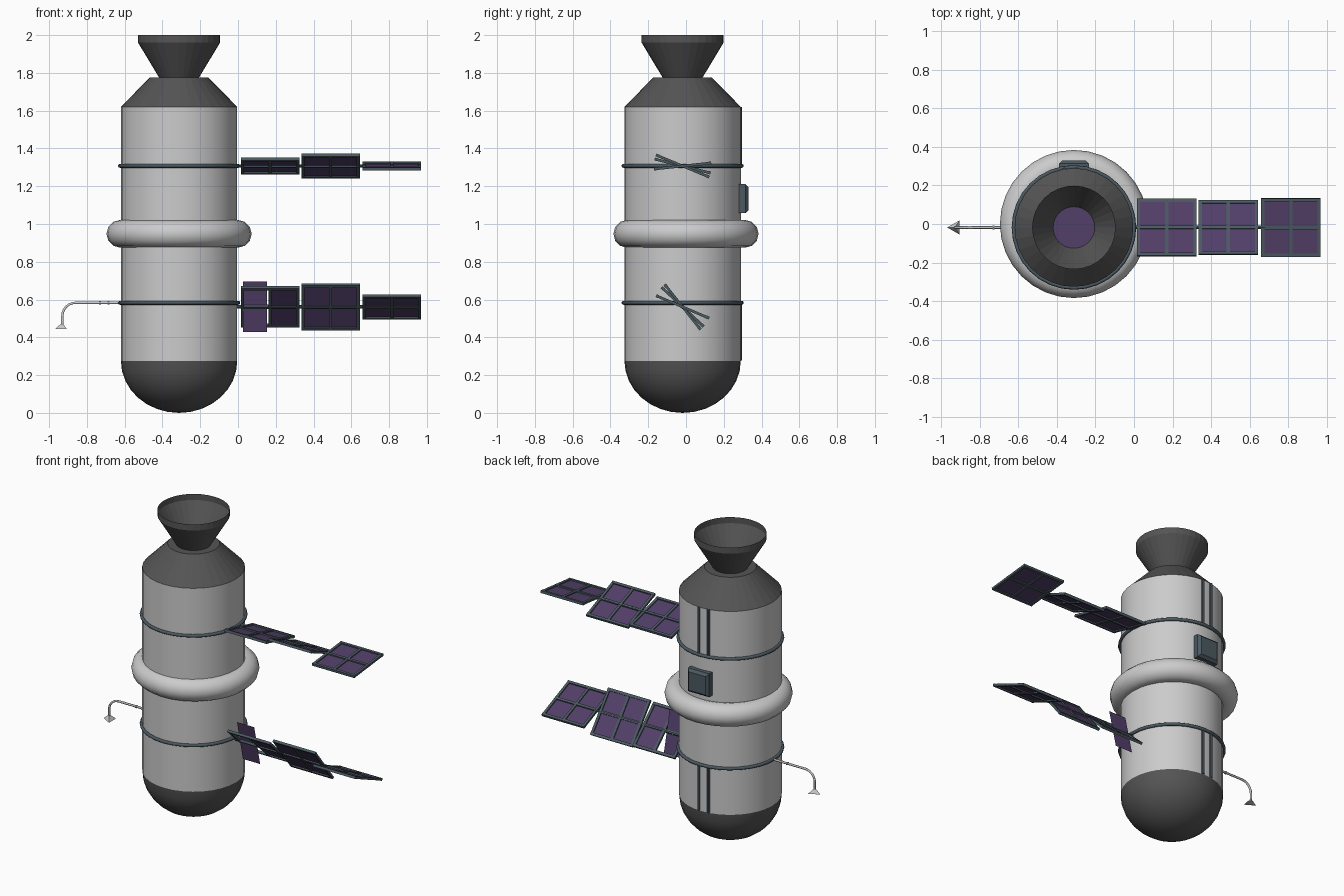
import bpy, bmesh, math
from mathutils import Matrix, Vector

if "Cube" in bpy.data.objects:
    bpy.data.objects.remove(bpy.data.objects["Cube"])

CX, CY = -0.312, -0.018      # hull axis


def mat(name, c):
    m = bpy.data.materials.new(name)
    m.diffuse_color = (*c, 1)
    m.use_nodes = True
    m.node_tree.nodes["Principled BSDF"].inputs["Base Color"].default_value = m.diffuse_color
    return m


DARK = mat("dark_grey", (0.09, 0.09, 0.09))
STEEL = mat("steel_blue", (0.07, 0.1, 0.12))
PURPLE = mat("purple", (0.085, 0.05, 0.14))


def finish(name, bm, material=None, smooth=30):
    bmesh.ops.recalc_face_normals(bm, faces=bm.faces)
    me = bpy.data.meshes.new(name)
    bm.to_mesh(me)
    bm.free()
    ob = bpy.data.objects.new(name, me)
    bpy.context.collection.objects.link(ob)
    if material:
        me.materials.append(material)
    if smooth:
        bpy.ops.object.select_all(action='DESELECT')
        ob.select_set(True)
        bpy.context.view_layer.objects.active = ob
        bpy.ops.object.shade_smooth_by_angle(angle=math.radians(smooth))
    return ob


def lathe(name, profile, material=None, smooth=30, cy=CY, closed=False, n=32):
    bm = bmesh.new()
    vs = [bm.verts.new((r, 0, z)) for r, z in profile]
    pairs = list(zip(vs, vs[1:])) + ([(vs[-1], vs[0])] if closed else [])
    es = [bm.edges.new(p) for p in pairs]
    bmesh.ops.spin(bm, geom=vs + es, cent=(0, 0, 0), axis=(0, 0, 1),
                   angle=2 * math.pi, steps=n, use_duplicate=False)
    bmesh.ops.remove_doubles(bm, verts=bm.verts, dist=1e-5)
    bmesh.ops.translate(bm, verts=bm.verts, vec=(CX, cy, 0))
    return finish(name, bm, material, smooth)


def add_box(bm, center, size):
    m = Matrix.Translation(center) @ Matrix.Diagonal((*size, 1))
    return bmesh.ops.create_cube(bm, size=1, matrix=m)['verts']


def add_rod(bm, a, b, r, n=8):
    a, b = Vector(a), Vector(b)
    q = (b - a).to_track_quat('Z', 'Y').to_matrix().to_4x4()
    bmesh.ops.create_cone(bm, cap_ends=True, segments=n, radius1=r, radius2=r,
                          depth=(b - a).length, matrix=Matrix.Translation((a + b) / 2) @ q)


def circle(r, z, minor, n):
    return [(r + minor * math.cos(2 * math.pi * i / n),
             z + minor * math.sin(2 * math.pi * i / n)) for i in range(n)]


# hull, dome, shoulder and nozzle
R = 0.308
lathe("hull", [(R, 0.275), (R, 1.62)])
lathe("bottom_dome", [(R * math.sin(t * math.pi / 16), 0.275 - 0.275 * math.cos(t * math.pi / 16))
                      for t in range(9)], DARK)
lathe("shoulder", [(R, 1.62), (0.156, 1.775), (0, 1.775)], DARK, 0)
lathe("nozzle", [(0.106, 1.776), (0.217, 1.96), (0.217, 2.0)], DARK, 0)
lathe("nozzle_floor", [(0, 1.782), (0.108, 1.782)], PURPLE, 0)

# collar and two hoops
lathe("collar", circle(0.311, 0.948, 0.0735, 12), cy=0.0, closed=True, smooth=40)
for name, z in (("upper_hoop", 1.308), ("lower_hoop", 0.583)):
    lathe(name, circle(0.313, z, 0.0105, 8), STEEL, 50, closed=True)


# solar wings
def add_cell(bm, cx, cy, size, rot):
    m = rot @ Matrix.Translation((cx, cy, 0))
    bmesh.ops.create_grid(bm, x_segments=1, y_segments=1, size=size / 2, matrix=m)


def wing(name, z, angles, loose=None):
    frame, cells = bmesh.new(), bmesh.new()
    for i, (x, a) in enumerate(zip((0.17, 0.49, 0.815), angles)):
        rot = Matrix.Translation((x, -0.018, z)) @ Matrix.Rotation(math.radians(a), 4, 'X')
        new = []
        for s in (-1, 0, 1):
            new += add_box(frame, (0, s * 0.144, 0), (0.31, 0.017, 0.016))
            new += add_box(frame, (s * 0.1465, 0, 0), (0.017, 0.305, 0.014))
        bmesh.ops.transform(frame, matrix=rot, verts=new)
        for sx in (-1, 1):
            # the inner pair of cells on one wing hangs at its own angle
            swung = loose is not None and i == 0 and sx < 0
            r = rot
            if swung:
                r = Matrix.Translation((x, -0.018, z)) @ Matrix.Rotation(math.radians(loose), 4, 'X')
            for sy in (-1, 1):
                add_cell(cells, sx * (0.08 if swung else 0.073), sy * 0.074, 0.126 if swung else 0.134, r)
    add_rod(frame, (-0.02, -0.018, z), (0.68, -0.018, z), 0.009)
    finish(name + "_frame", frame, STEEL, 0)
    finish(name + "_cells", cells, PURPLE, 0)


wing("upper_wing", 1.307, (-14, -22.5, 6))
wing("lower_wing", 0.561, (-43, -51.5, -23), loose=-77)

# hatch on the back with a narrowed outer face
bm = bmesh.new()
vs = add_box(bm, (CX, 0.305, 1.134), (0.155, 0.05, 0.154))
front = [f for f in bm.faces if f.calc_center_median().y > 0.32]
bmesh.ops.bevel(bm, geom=list(front[0].edges), offset=0.016, segments=1, affect='EDGES')
finish("back_hatch", bm, STEEL, 0)

# pipes running down the back
bm = bmesh.new()
for dx in (-0.05, 0.015):
    for z0, z1 in ((1.31, 1.62), (0.278, 0.583)):
        y = CY + math.sqrt(R * R - dx * dx) - 0.003
        add_rod(bm, (CX + dx, y, z0), (CX + dx, y, z1), 0.011)
finish("back_pipes", bm, STEEL, 40)

# bent antenna arm
cu = bpy.data.curves.new("antenna_arm", 'CURVE')
cu.dimensions = '3D'
cu.bevel_depth = 0.007
cu.bevel_resolution = 1
cu.use_fill_caps = True
pts = [(-0.6, 0.583), (-0.86, 0.583)]
pts += [(-0.86 - 0.07 * math.sin(t * math.pi / 12), 0.513 + 0.07 * math.cos(t * math.pi / 12))
        for t in range(1, 7)] + [(-0.93, 0.465)]
sp = cu.splines.new('POLY')
sp.points.add(len(pts) - 1)
for p, (x, z) in zip(sp.points, pts):
    p.co = (x, -0.018, z, 1)
arm = bpy.data.objects.new("antenna_arm", cu)
bpy.context.collection.objects.link(arm)

# antenna sleeves and three-sided tip
bm = bmesh.new()
for x in (-0.73, -0.685):
    add_rod(bm, (x - 0.005, -0.018, 0.583), (x + 0.005, -0.018, 0.583), 0.01)
ang = [math.pi + k * 2 * math.pi / 3 for k in range(3)]
base = [bm.verts.new((-0.927 + 0.043 * math.cos(a), -0.018 + 0.043 * math.sin(a), 0.443)) for a in ang]
tip = bm.verts.new((-0.93, -0.018, 0.478))
bm.faces.new(base)
for k in range(3):
    bm.faces.new((base[k], base[(k + 1) % 3], tip))
finish("antenna_tip", bm, None, 0)
